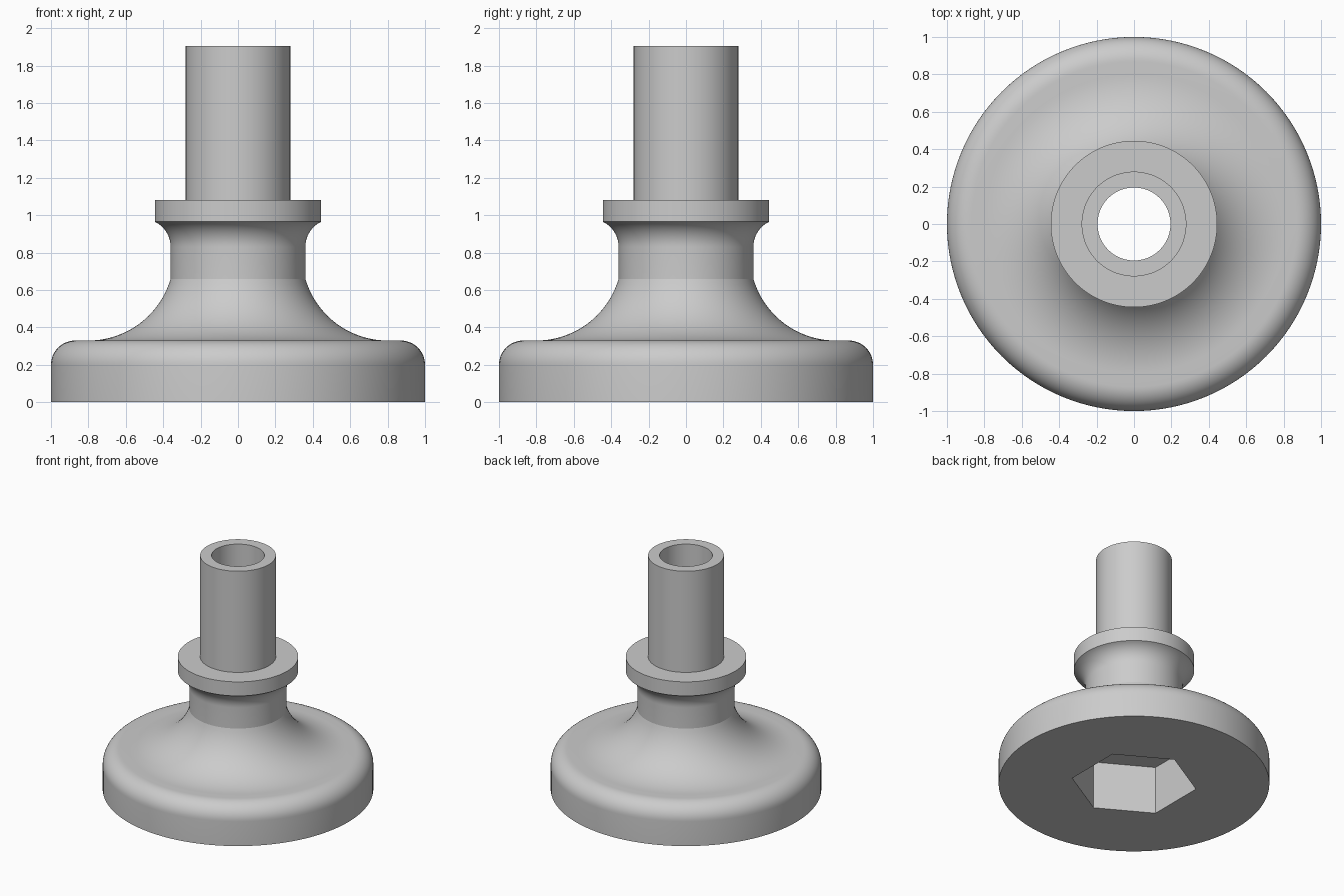
import bpy
import bmesh
from math import sin, cos, pi, radians, atan2, hypot

cube = bpy.data.objects.get("Cube")
if cube:
    bpy.data.objects.remove(cube, do_unlink=True)

SEGMENTS = 128

grey = bpy.data.materials.new("plain grey")
grey.use_nodes = True
colour = (0.6, 0.6, 0.6, 1)
grey.diffuse_color = colour
grey.node_tree.nodes["Principled BSDF"].inputs["Base Color"].default_value = colour


def make_object(name, bm):
    bmesh.ops.recalc_face_normals(bm, faces=bm.faces)
    mesh = bpy.data.meshes.new(name)
    bm.to_mesh(mesh)
    bm.free()
    obj = bpy.data.objects.new(name, mesh)
    bpy.context.collection.objects.link(obj)
    return obj


def arc(centre, start, end, steps):
    """Profile points on a circle from start to end."""
    cx, cz = centre
    r = hypot(start[0] - cx, start[1] - cz)
    a = atan2(start[1] - cz, start[0] - cx)
    b = atan2(end[1] - cz, end[0] - cx)
    turn = (b - a + pi) % (2 * pi) - pi
    return [(cx + r * cos(a + turn * i / steps), cz + r * sin(a + turn * i / steps))
            for i in range(steps + 1)]


# Closed half section: base, flared foot, neck, collar, stem and bore
profile = [(0.195, 0), (1, 0)]
profile += arc((0.87, 0.2), (1, 0.2), (0.87, 0.33), 12)
profile += arc((0.8, 0.788), (0.8, 0.33), (0.36, 0.66), 20)
profile += arc((0.51, 0.83), (0.36, 0.83), (0.445, 0.965), 12)
profile += [(0.445, 1.08), (0.28, 1.08), (0.28, 1.905), (0.195, 1.905)]

bm = bmesh.new()
rings = []
for k in range(SEGMENTS):
    a = 2 * pi * k / SEGMENTS
    rings.append([bm.verts.new((r * cos(a), r * sin(a), z)) for r, z in profile])
count = len(profile)
for k in range(SEGMENTS):
    here, there = rings[k], rings[(k + 1) % SEGMENTS]
    for i in range(count):
        j = (i + 1) % count
        bm.faces.new((here[i], there[i], there[j], here[j]))
foot = make_object("threaded_foot", bm)
foot.data.materials.append(grey)

# Hexagonal socket cut up into the underside
bm = bmesh.new()
corners = [radians(30 + 60 * k) for k in range(6)]
base = bm.faces.new([bm.verts.new((0.464 * cos(a), 0.464 * sin(a), -0.1)) for a in corners])
extruded = bmesh.ops.extrude_face_region(bm, geom=[base])
top = [v for v in extruded["geom"] if isinstance(v, bmesh.types.BMVert)]
bmesh.ops.translate(bm, verts=top, vec=(0, 0, 0.49))
cutter = make_object("socket_cutter", bm)
cutter.data.materials.append(grey)
cutter.hide_render = True

bpy.context.view_layer.objects.active = foot
foot.select_set(True)
cut = foot.modifiers.new("Socket", "BOOLEAN")
cut.operation = "DIFFERENCE"
cut.solver = "EXACT"
cut.object = cutter
bpy.ops.object.modifier_apply(modifier=cut.name)
bpy.data.objects.remove(cutter, do_unlink=True)

# Smooth turned surfaces with crisp edges
bpy.ops.object.shade_smooth_by_angle(angle=radians(15))
foot.name = "leveling_foot"
